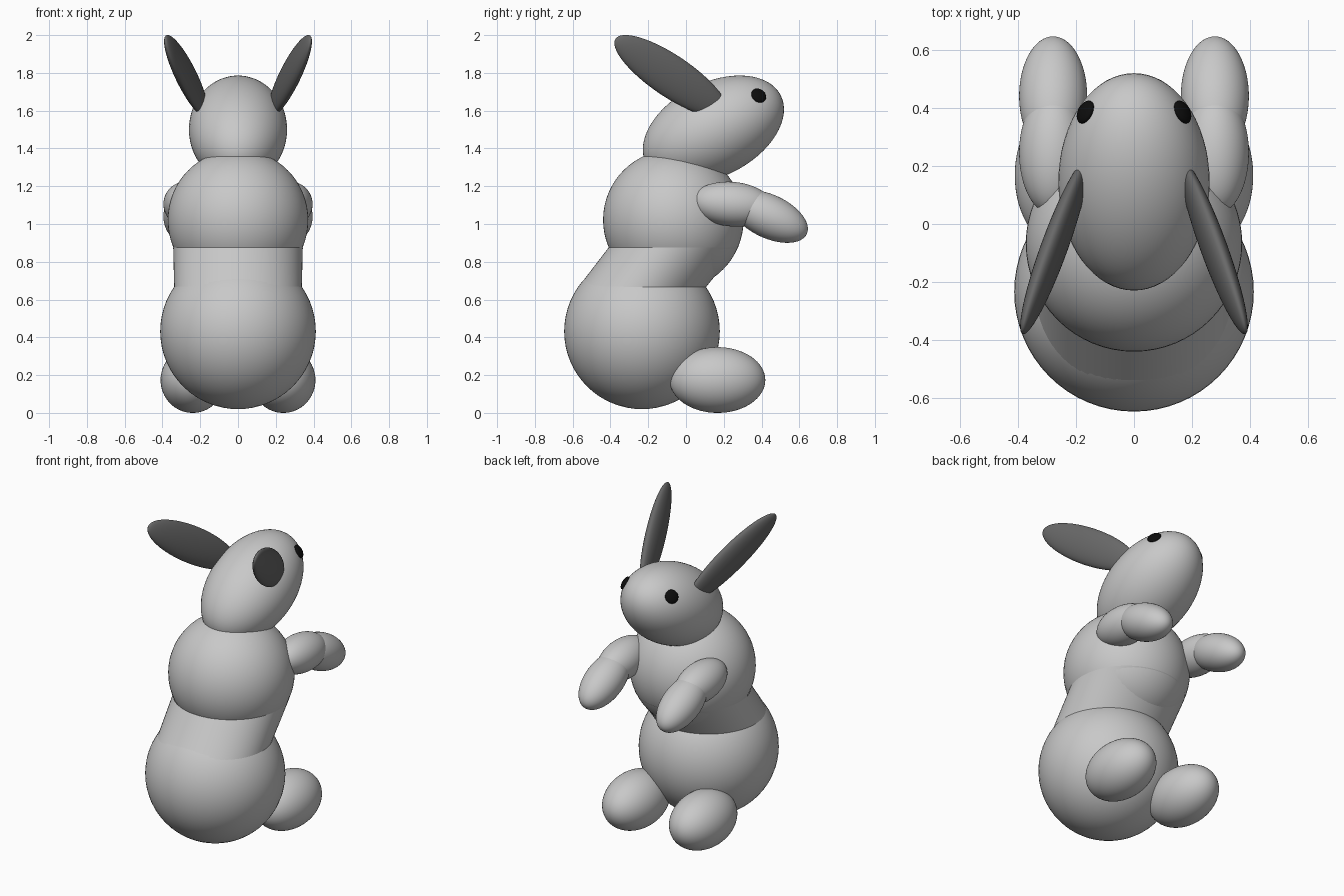
import bpy, bmesh, math
from mathutils import Matrix, Vector

if "Cube" in bpy.data.objects:
    bpy.data.objects.remove(bpy.data.objects["Cube"])


def material(name, value):
    m = bpy.data.materials.new(name)
    m.diffuse_color = (value, value, value, 1)
    m.use_nodes = True
    m.node_tree.nodes["Principled BSDF"].inputs["Base Color"].default_value = m.diffuse_color
    return m


FUR = material("light grey fur", 0.58)
EAR = material("dark grey ear", 0.14)
BLACK = material("black eye", 0.004)


def finish(name, bm, mat):
    mesh = bpy.data.meshes.new(name)
    for f in bm.faces:
        f.smooth = True
    bm.to_mesh(mesh)
    bm.free()
    mesh.materials.append(mat)
    obj = bpy.data.objects.new(name, mesh)
    bpy.context.collection.objects.link(obj)
    return obj


def ellipsoid(name, centre, radii, mat, axes=None, pitch=0, segs=64):
    """Ellipsoid; pitch (degrees) lifts its +y end, or axes gives a full frame."""
    rot = axes if axes else Matrix.Rotation(math.radians(pitch), 3, 'X')
    bm = bmesh.new()
    bmesh.ops.create_uvsphere(bm, u_segments=segs, v_segments=segs // 2, radius=1)
    m = Matrix.Translation(centre) @ rot.to_4x4() @ Matrix.Diagonal((*radii, 1))
    bmesh.ops.transform(bm, matrix=m, verts=bm.verts)
    return finish(name, bm, mat)


def frame(x, y, z):
    return Matrix((x, y, z)).transposed()


# Body: two balls joined by a slanted waist
ellipsoid("lower_body", (0, -0.233, 0.432), (0.412,) * 3, FUR)
ellipsoid("chest", (0, -0.067, 1.022), (0.372,) * 3, FUR)

bm = bmesh.new()
rings = []
for y, z, r in ((-0.233, 0.665, 0.338), (-0.067, 0.875, 0.343)):
    rings.append([bm.verts.new((r * math.cos(a), y + r * math.sin(a), z))
                  for a in (2 * math.pi * i / 64 for i in range(64))])
for i in range(64):
    j = (i + 1) % 64
    bm.faces.new((rings[0][i], rings[0][j], rings[1][j], rings[1][i]))
finish("waist", bm, FUR)

# Head: egg tilted nose-up
HEAD_C, HEAD_R, HEAD_PITCH = Vector((0, 0.145, 1.5)), (0.26, 0.40, 0.248), 27
ellipsoid("head", HEAD_C, HEAD_R, FUR, pitch=HEAD_PITCH)
head_rot = Matrix.Rotation(math.radians(HEAD_PITCH), 3, 'X')

for side, s in (("right", 1), ("left", -1)):
    # Ears: flat blades leaning back and outward
    d = Vector((0.11 * s, -0.292, 0.197)).normalized()
    n = Vector((1, 0, 0))
    n = (n - n.dot(d) * d).normalized()
    ellipsoid(f"{side}_ear", (0.274 * s, -0.08, 1.783), (0.042, 0.37, 0.11), EAR,
              axes=frame(n, d, n.cross(d)))

    # Eyes: shallow domes lying on the head surface
    p = Vector((0.167 * s, 0.385, 1.68))
    local = head_rot.transposed() @ (p - HEAD_C)
    normal = (head_rot @ Vector([c / r ** 2 for c, r in zip(local, HEAD_R)])).normalized()
    u = normal.cross(Vector((0, 0, 1))).normalized()
    ellipsoid(f"{side}_eye", p, (0.042, 0.042, 0.018), BLACK,
              axes=frame(u, normal.cross(u), normal), segs=32)

    # Arms reaching forward, bent at the elbow
    ellipsoid(f"{side}_upper_arm", (0.278 * s, 0.245, 1.105), (0.117, 0.215, 0.118), FUR, pitch=-5)
    ellipsoid(f"{side}_forearm", (0.278 * s, 0.44, 1.04), (0.117, 0.22, 0.115), FUR, pitch=-25)

    # Feet
    ellipsoid(f"{side}_foot", (0.24 * s, 0.167, 0.174), (0.17, 0.253, 0.174), FUR)
